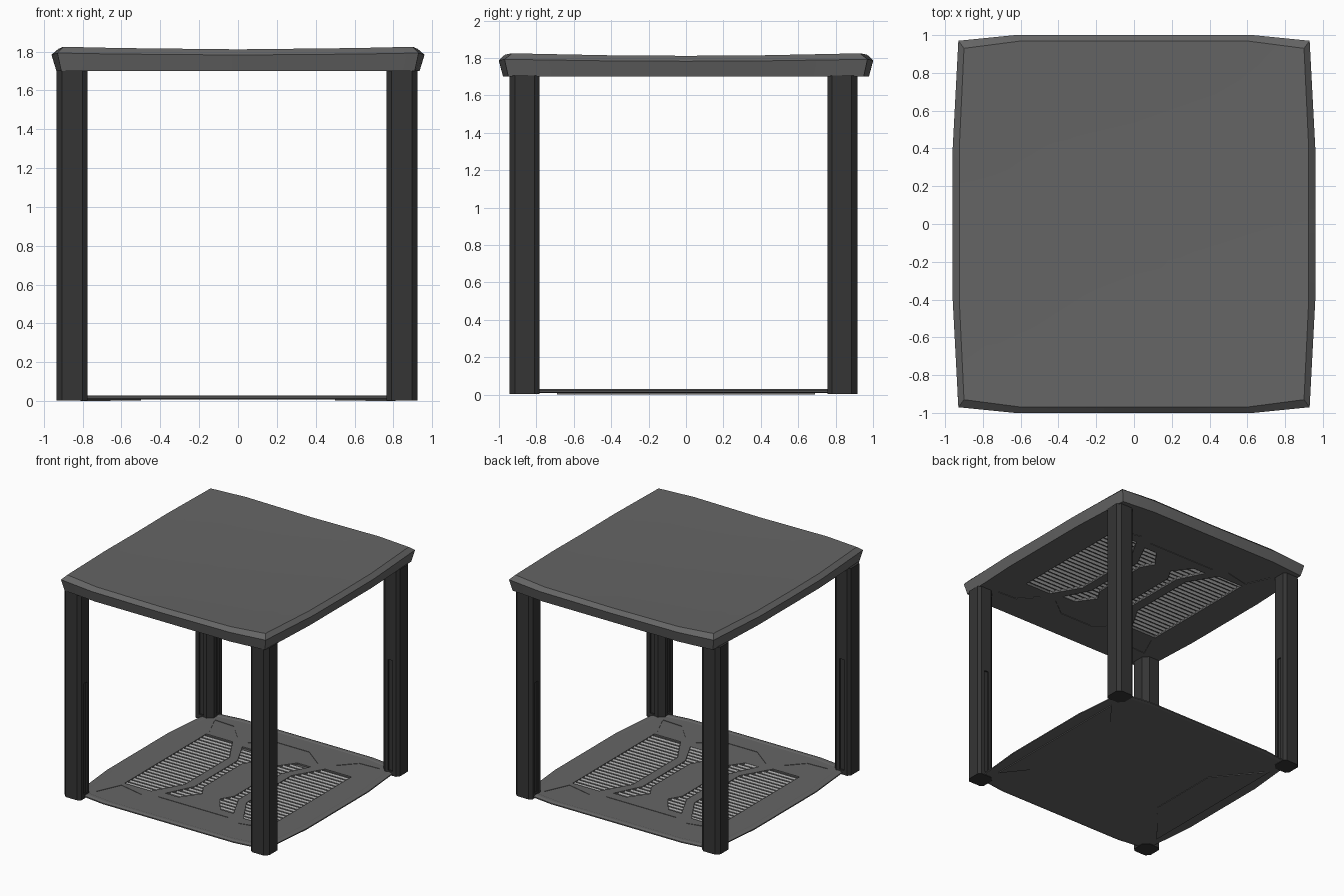
import bpy, bmesh, math

if "Cube" in bpy.data.objects:
    bpy.data.objects.remove(bpy.data.objects["Cube"])

def material(name, v):
    m = bpy.data.materials.new(name)
    m.diffuse_color = (v, v, v, 1)
    m.use_nodes = True
    m.node_tree.nodes["Principled BSDF"].inputs["Base Color"].default_value = m.diffuse_color
    return m

PANEL, DARK, LIGHT = material("panel_grey", 0.13), material("post_dark", 0.035), material("slat_grey", 0.35)

def finish(bm, name, mat=None):
    bmesh.ops.recalc_face_normals(bm, faces=bm.faces)
    me = bpy.data.meshes.new(name)
    bm.to_mesh(me)
    bm.free()
    ob = bpy.data.objects.new(name, me)
    bpy.context.collection.objects.link(ob)
    if mat:
        me.materials.append(mat)
    return ob

def loft(bm, rings, cap_start=True, cap_end=True):
    """Skin a list of closed point rings."""
    vs = [[bm.verts.new(p) for p in r] for r in rings]
    n = len(rings[0])
    for a, b in zip(vs, vs[1:]):
        for i in range(n):
            j = (i + 1) % n
            bm.faces.new((a[i], a[j], b[j], b[i]))
    if cap_start:
        bm.faces.new(vs[0][::-1])
    if cap_end:
        bm.faces.new(vs[-1])
    return vs

def prism(bm, pts, z0, z1):
    loft(bm, [[(x, y, z) for x, y in pts] for z in (z0, z1)])

def outline(cx, cy, mx, my):
    """Square with slightly bowed sides, 16 points counter-clockwise."""
    q = [(mx, 0), (mx, .4), (cx, cy), (.63 * mx / .96, my)]
    pts = q + [(0, my)] + [(-x, y) for x, y in q[:0:-1]]
    return pts + [(-x, -y) for x, y in pts]

def boolean(ob, cutter):
    m = ob.modifiers.new("pockets", 'BOOLEAN')
    m.operation, m.solver, m.object = 'DIFFERENCE', 'EXACT', cutter
    cutter.hide_render = True
    cutter.hide_viewport = True

# vent and panel outlines (right-hand side, mirrored below)
main_vent = [(.66, .53), (.42, .53), (.28, .29), (.28, -.29), (.42, -.53), (.66, -.53)]
side_vent = [(.31, .50), (.20, .28), (.20, -.28), (.31, -.50),
             (.19, -.50), (.08, -.35), (.14, -.25), (.14, .25), (.08, .35), (.19, .50)]
corner_panel = [(.75, .77), (.57, .76), (.44, .62), (.66, .57)]
edge_panel = [(.32, .58), (.15, .71), (-.15, .71), (-.32, .58)]
vents = [[(s * x, y) for x, y in p] for s in (1, -1) for p in (main_vent, side_vent)]
panels = [[(s * x, t * y) for x, y in corner_panel] for s in (1, -1) for t in (1, -1)]
panels += [[(x, t * y) for x, y in edge_panel] for t in (1, -1)]

def pockets(name, zv, zp):
    bm = bmesh.new()
    for p in vents:
        prism(bm, p, *zv)
    for p in panels:
        prism(bm, p, *zp)
    return finish(bm, name)

def slats(name, z, h):
    """Triangular bars along x, clipped to each vent outline."""
    bm = bmesh.new()
    for p in vents:
        for k in range(-11, 12):
            y = k * .0455 + .0007
            xs = []
            for (x0, y0), (x1, y1) in zip(p, p[1:] + p[:1]):
                if (y0 > y) != (y1 > y):
                    xs.append(x0 + (x1 - x0) * (y - y0) / (y1 - y0))
            xs.sort()
            for a, b in zip(xs[::2], xs[1::2]):
                loft(bm, [[(x, y - .014, z), (x, y + .014, z), (x, y, z + h)] for x in (a, b)])
    return finish(bm, name, LIGHT)

# roof: bevelled rim with dished top
def dish(pts, z, c):
    return [(x, y, z + c * ((x / .92) ** 2 + (y / .96) ** 2)) for x, y in pts]

bm = bmesh.new()
top = outline(.90, .93, .925, .968)
rings = [[(x, y, 1.70) for x, y in outline(.91, .95, .935, .978)],
         dish(outline(.93, .97, .96, 1.0), 1.77, .011),
         dish(top, 1.796, .015)]
rings += [dish([(x * k, y * k) for x, y in top], 1.796, .015) for k in (.8, .6, .4, .2)]
vs = loft(bm, rings, cap_end=False)
mid = bm.verts.new((0, 0, 1.796))
for i in range(16):
    bm.faces.new((vs[-1][i], vs[-1][(i + 1) % 16], mid))
roof = finish(bm, "roof", PANEL)
roof.data.shade_smooth()
bpy.context.view_layer.objects.active = roof
roof.select_set(True)
bpy.ops.object.shade_smooth_by_angle(angle=math.radians(20))
roof.select_set(False)
boolean(roof, pockets("roof_pocket_cutter", (1.68, 1.722), (1.68, 1.704)))
slats("roof_vent_slats", 1.722, -.017)

# floor plate with stepped rim
bm = bmesh.new()
levels = [(.88, .008), (.905, .013), (.905, .022), (.885, .029), (.865, .029), (.855, .025)]
loft(bm, [[(x, y, z) for x, y in outline(m - .045, m - .035, m, m)] for m, z in levels])
floor = finish(bm, "floor_plate", PANEL)
boolean(floor, pockets("floor_pocket_cutter", (.013, .05), (.022, .05)))
slats("floor_vent_slats", .013, .011)

# wedge pads under the floor, left and right
bm = bmesh.new()
for s in (1, -1):
    inner, outer = (.50, .31), (.81, .69)
    lo = [(s * outer[0], outer[1], 0), (s * inner[0], inner[1], .004),
          (s * inner[0], -inner[1], .004), (s * outer[0], -outer[1], 0)]
    loft(bm, [lo, [(x, y, .010) for x, y, z in lo]])
finish(bm, "floor_underside_pads", PANEL)

# corner posts: chamfered outside, stepped inner corner, slots on inner faces
half = [(-.08, .075), (-.08, -.045), (-.03, -.045), (-.03, -.06), (-.05, -.075)]
profile = [(.08, .05), (.05, .08), (-.055, .08), (-.08, .06), (-.08, -.04), (-.065, -.055),
           (-.055, -.065), (-.04, -.08), (.06, -.08), (.08, -.055)]
posts, cut = bmesh.new(), bmesh.new()
for s in (1, -1):
    for t in (1, -1):
        cx, cy = s * .85 - .005, t * .85 - .014
        prism(posts, [(cx + s * x, cy + t * y) for x, y in profile], .004, 1.705)
        for z0, z1, w in ((.04, .95, .02),):
            for dx, dy, wx, wy in ((-.08, .01, .012, w), (.01, -.08, w, .012)):
                x, y = cx + s * dx, cy + t * dy
                prism(cut, [(x - wx, y - wy), (x + wx, y - wy), (x + wx, y + wy), (x - wx, y + wy)], z0, z1)
boolean(finish(posts, "corner_posts", DARK), finish(cut, "post_slot_cutter"))
